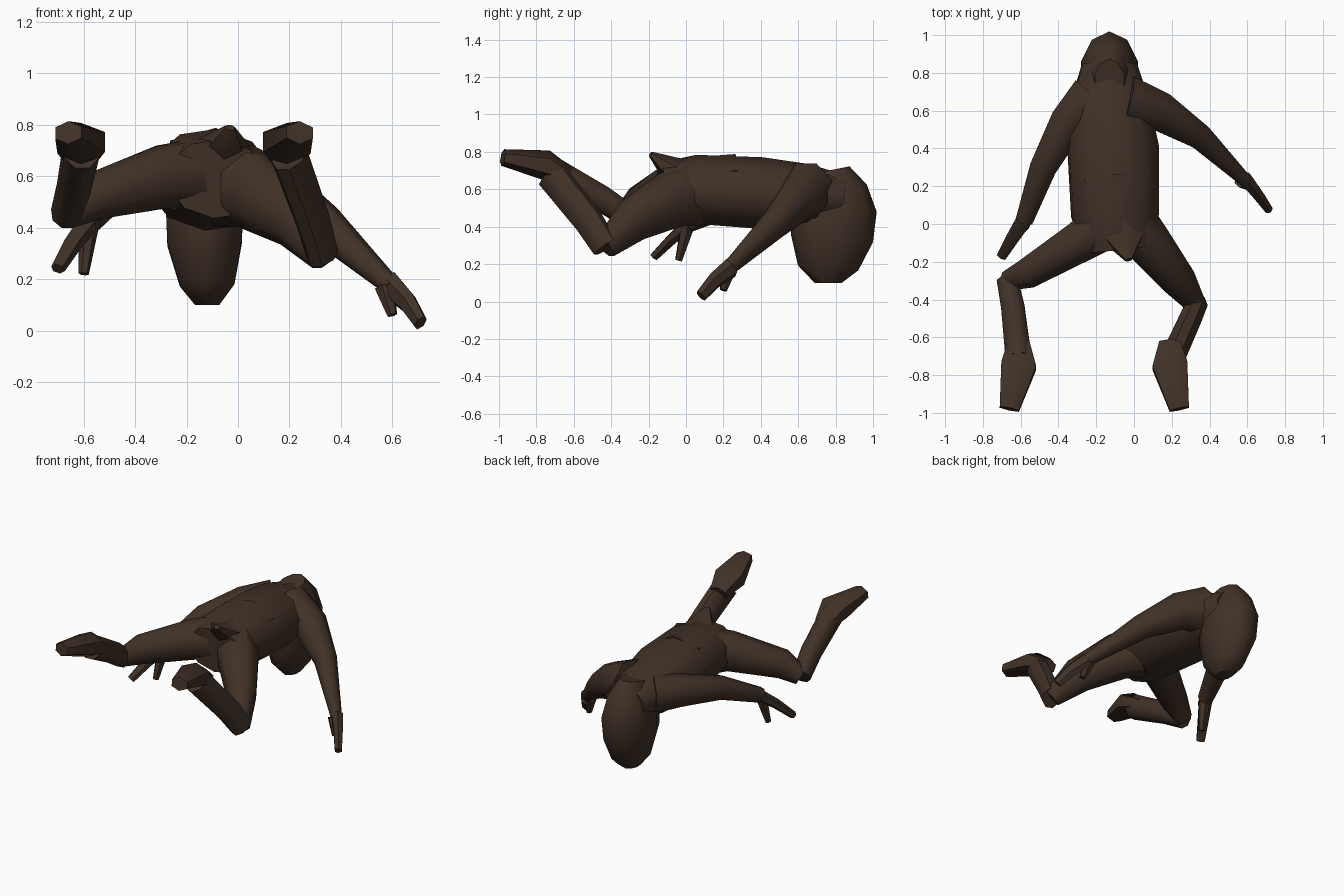
import bpy, bmesh, math
from mathutils import Vector

default_cube = bpy.data.objects.get("Cube")
if default_cube:
    bpy.data.objects.remove(default_cube)

brown = bpy.data.materials.new("dark brown")
brown.use_nodes = True
colour = (0.052, 0.031, 0.02, 1)
brown.diffuse_color = colour
brown.node_tree.nodes["Principled BSDF"].inputs["Base Color"].default_value = colour

LEVEL = Vector((1, 0, 0))
ROLLED = Vector((1, 0, -.1))
UP = Vector((0, 0, 1))


def finish(name, bm):
    """Turn a bmesh into a named, shaded object."""
    bmesh.ops.recalc_face_normals(bm, faces=bm.faces)
    mesh = bpy.data.meshes.new(name)
    bm.to_mesh(mesh)
    bm.free()
    mesh.materials.append(brown)
    part = bpy.data.objects.new(name, mesh)
    bpy.context.collection.objects.link(part)
    bpy.ops.object.select_all(action='DESELECT')
    part.select_set(True)
    bpy.context.view_layer.objects.active = part
    bpy.ops.object.shade_smooth_by_angle(angle=math.radians(50))


def loft(name, path, start, end, swell=0, height=1.0, sides=8, across=None):
    """Skin a tube along a path. Its half width runs from start to end,
    with an extra swell in the middle; height is relative to the width."""
    bm = bmesh.new()
    points = [Vector(p) for p in path]
    last = len(points) - 1
    rings = []
    for i, centre in enumerate(points):
        t = i / last
        width = start + (end - start) * t + swell * math.sin(math.pi * t)
        tangent = (points[min(i + 1, last)] - points[max(i - 1, 0)]).normalized()
        u = across or tangent.cross(UP)
        u = (u - tangent * u.dot(tangent)).normalized()
        v = u.cross(tangent) * height
        angles = [math.tau * (k + 0.5) / sides for k in range(sides)]
        rings.append([bm.verts.new(centre + (u * math.cos(a) + v * math.sin(a)) * width)
                      for a in angles])
    for ring, following in zip(rings, rings[1:]):
        for k in range(sides):
            n = (k + 1) % sides
            bm.faces.new((ring[k], ring[n], following[n], following[k]))
    bm.faces.new(rings[0])
    bm.faces.new(rings[last])
    finish(name, bm)


# Trunk from the seat to the base of the neck, with a raised hem at the waist
loft("torso", [(-.08, -.13, .59), (-.1, .05, .6), (-.11, .4, .58), (-.13, .65, .57),
               (-.13, .85, .56)],
     start=.2, end=.15, swell=.075, height=.77, sides=10, across=ROLLED)
loft("hem", [(-.1, .25, .65), (-.06, -.06, .68), (-.03, -.19, .79)],
     start=.2, end=.02, swell=.02, height=.7, sides=6, across=ROLLED)

# Head hanging from the neck, crown to nape
loft("neck", [(-.13, .72, .6), (-.13, .82, .4)],
     start=.15, end=.14, height=1.1, across=LEVEL)
loft("head", [(-.12, .76, .1), (-.12, .76, .18), (-.13, .78, .34), (-.13, .79, .48),
              (-.13, .78, .6), (-.13, .76, .7)],
     start=.05, end=.08, swell=.095, height=1.45, sides=10, across=LEVEL)

# Arms
loft("left_arm", [(-.05, .65, .59), (.13, .6, .55), (.34, .47, .41), (.6, .22, .17)],
     start=.15, end=.035, height=1.1)
loft("right_arm", [(-.22, .68, .59), (-.35, .54, .59), (-.48, .3, .55), (-.58, .02, .42)],
     start=.13, end=.05)

# Hands: a tapering palm and a separate thumb
loft("left_hand", [(.59, .24, .18), (.66, .15, .11), (.71, .08, .03)],
     start=.04, end=.025, height=1.4, sides=6)
loft("left_thumb", [(.57, .23, .17), (.6, .2, .06)],
     start=.04, end=.02, sides=6)
loft("right_hand", [(-.57, .04, .43), (-.64, -.07, .34), (-.7, -.17, .24)],
     start=.05, end=.03, height=.8, sides=6)
loft("right_thumb", [(-.58, .01, .41), (-.6, -.04, .22)],
     start=.04, end=.02, sides=6)

# Legs: thigh and shin meet in a sharp knee
right_knee, right_ankle = (-.67, -.3, .45), (-.61, -.72, .7)
left_knee, left_ankle = (.33, -.43, .29), (.2, -.72, .68)
loft("right_thigh", [(-.1, .03, .6), (-.28, -.09, .6), (-.56, -.26, .52), right_knee],
     start=.15, end=.055, height=1.1)
loft("left_thigh", [(-.03, .03, .57), (.07, -.09, .54), (.23, -.29, .43), left_knee],
     start=.15, end=.055, swell=.015, height=1.2)
loft("right_shin", [right_knee, (-.64, -.45, .55), right_ankle],
     start=.06, end=.075, height=1.1)
loft("left_shin", [left_knee, (.29, -.52, .43), left_ankle],
     start=.06, end=.07, height=1.25)

# Feet with the soles turned up
for name, heel, toe in (("right_foot", -.61, -.66), ("left_foot", .19, .24)):
    loft(name, [(heel, -.63, .67), (heel, -.75, .73), (toe, -.98, .77)],
         start=.065, end=.06, swell=.045, height=.75, sides=6, across=LEVEL)
